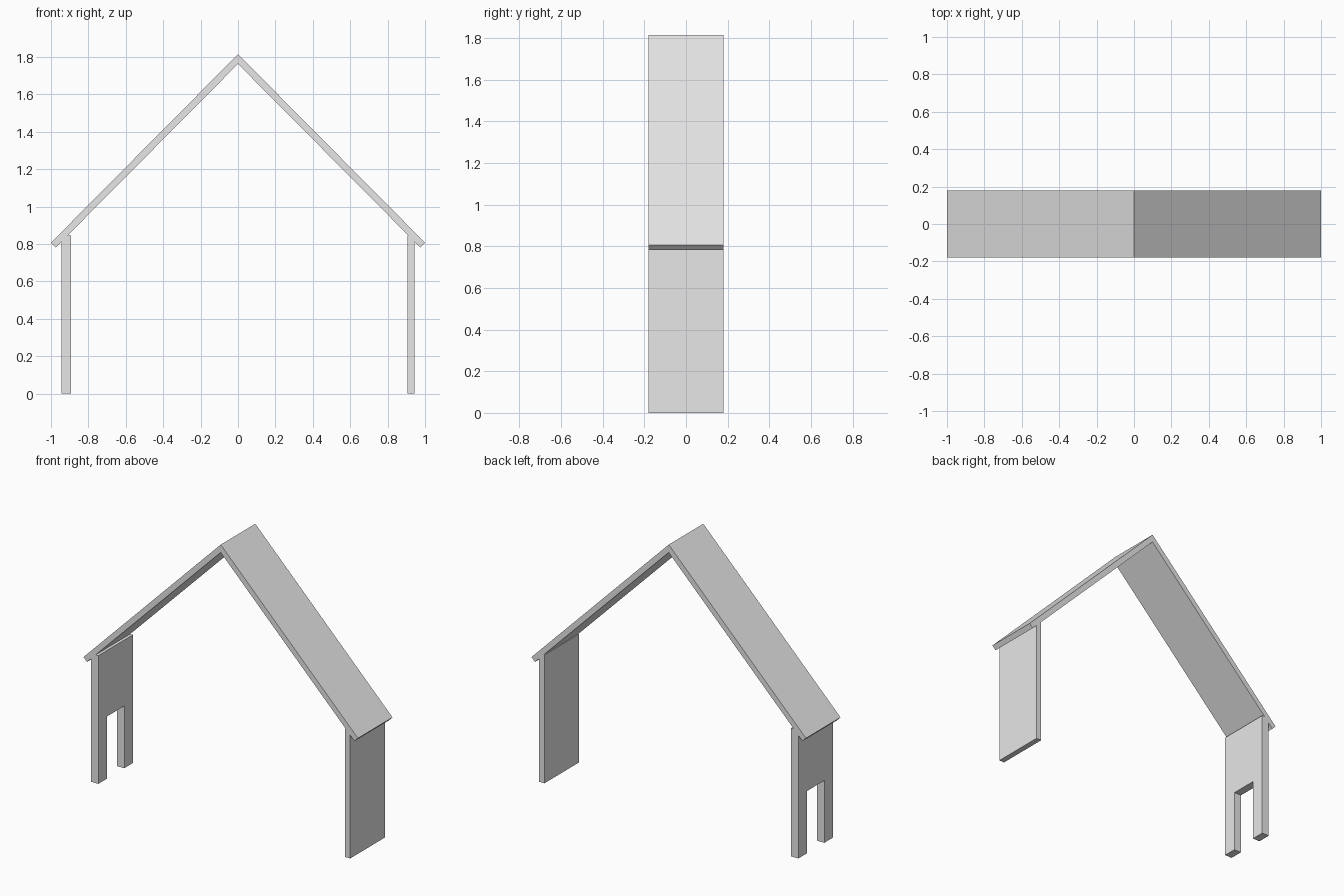
import bpy
import bmesh
from mathutils import Vector

cube = bpy.data.objects.get("Cube")
if cube:
    bpy.data.objects.remove(cube, do_unlink=True)

HALF_DEPTH = 0.18
WALL_TOP = 0.845
DOOR_HALF, DOOR_TOP = 0.09, 0.41
RIDGE_TOP, RIDGE_UNDER = 1.815, 1.763

grey = bpy.data.materials.new("light_grey")
grey.use_nodes = True
colour = (0.8, 0.8, 0.8, 1)
grey.diffuse_color = colour
grey.node_tree.nodes["Principled BSDF"].inputs["Base Color"].default_value = colour


def prism(name, outline, sweep):
    """Extrude a flat outline of 3D points along the sweep vector."""
    bm = bmesh.new()
    face = bm.faces.new([bm.verts.new(p) for p in outline])
    result = bmesh.ops.extrude_face_region(bm, geom=[face], use_keep_orig=True)
    moved = [v for v in result["geom"] if isinstance(v, bmesh.types.BMVert)]
    bmesh.ops.translate(bm, verts=moved, vec=Vector(sweep))
    bmesh.ops.recalc_face_normals(bm, faces=bm.faces)
    mesh = bpy.data.meshes.new(name)
    bm.to_mesh(mesh)
    bm.free()
    mesh.materials.append(grey)
    obj = bpy.data.objects.new(name, mesh)
    bpy.context.collection.objects.link(obj)
    return obj


def wall(name, x_min, x_max, outline):
    return prism(name, [(x_min, y, z) for y, z in outline], (x_max - x_min, 0, 0))


# Gable roof: a bent slab with square-cut eaves
slope = [(0, RIDGE_TOP), (1, 0.807), (0.975, 0.781), (0, RIDGE_UNDER)]
mirrored = [(-x, z) for x, z in reversed(slope[1:3])]
prism("roof", [(x, -HALF_DEPTH, z) for x, z in slope + mirrored],
      (0, 2 * HALF_DEPTH, 0))

# Solid wall on the left
wall("left_wall", 0.906, 0.944,
     [(-HALF_DEPTH, 0), (HALF_DEPTH, 0),
      (HALF_DEPTH, WALL_TOP), (-HALF_DEPTH, WALL_TOP)])

# Thicker wall on the right, with a doorway open at the floor
half = [(DOOR_HALF, DOOR_TOP), (DOOR_HALF, 0), (HALF_DEPTH, 0), (HALF_DEPTH, WALL_TOP)]
wall("right_door_wall", -0.945, -0.892,
     half + [(-y, z) for y, z in reversed(half)])
